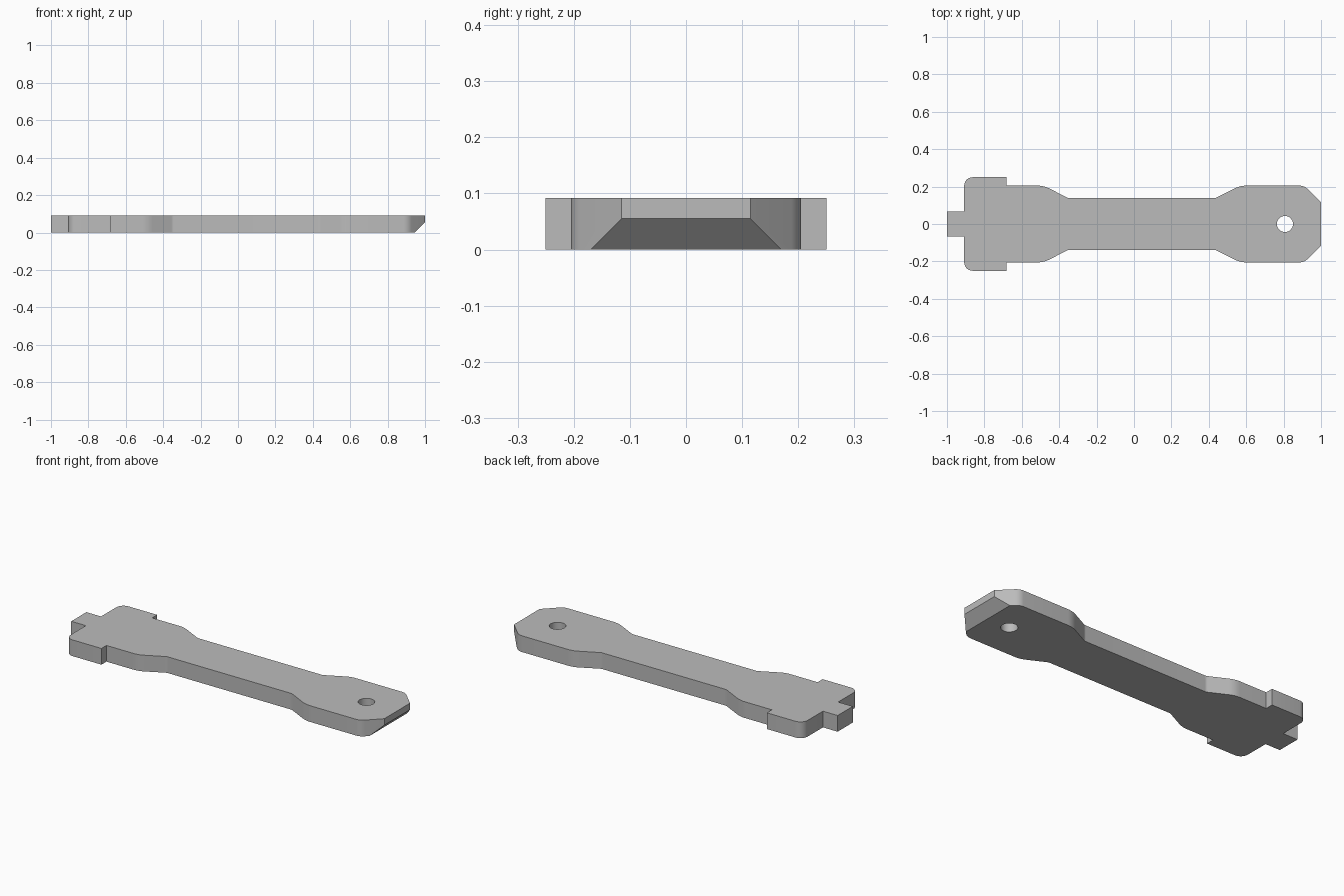
import bpy, bmesh, math
from mathutils import Vector

cube = bpy.data.objects.get("Cube")
if cube:
    bpy.data.objects.remove(cube, do_unlink=True)

THICK = 0.092

# Material
grey = bpy.data.materials.new("plain grey")
grey.use_nodes = True
colour = (0.5, 0.5, 0.5, 1)
grey.diffuse_color = colour
grey.node_tree.nodes["Principled BSDF"].inputs["Base Color"].default_value = colour


def rounded(corners, steps=6):
    """Round each (x, y, radius) corner of an open path with an arc."""
    path = []
    for i, (x, y, r) in enumerate(corners):
        p = Vector((x, y))
        if r == 0:
            path.append(p)
            continue
        a = (Vector(corners[i - 1][:2]) - p).normalized()
        b = (Vector(corners[i + 1][:2]) - p).normalized()
        half = a.angle(b) / 2
        centre = p + (a + b).normalized() * r / math.sin(half)
        start = p + a * r / math.tan(half) - centre
        end = p + b * r / math.tan(half) - centre
        sweep = start.angle(end)
        for k in range(steps + 1):
            t = k / steps
            path.append(centre + (start * math.sin((1 - t) * sweep)
                                  + end * math.sin(t * sweep)) / math.sin(sweep))
    return path


# Half outline: tab, wide shoulder, waist, chamfered tip
half = rounded([
    (-1, 0.068, 0), (-0.908, 0.068, 0),
    (-0.908, 0.25, 0.045), (-0.683, 0.25, 0), (-0.683, 0.205, 0),
    (-0.483, 0.205, 0.13), (-0.35, 0.138, 0.03),
    (0.435, 0.138, 0.03), (0.568, 0.205, 0.13),
    (0.91, 0.205, 0.06), (1, 0.115, 0),
])
outline = half + [Vector((p.x, -p.y)) for p in reversed(half)]

# Flat plate extruded from the outline
bm = bmesh.new()
base = bm.faces.new([bm.verts.new((p.x, p.y, 0)) for p in outline])
top = bmesh.ops.extrude_face_region(bm, geom=[base])["geom"]
bmesh.ops.translate(bm, vec=(0, 0, THICK),
                    verts=[g for g in top if isinstance(g, bmesh.types.BMVert)])

# Slanted underside at the tip
cut = bmesh.ops.bisect_plane(bm, geom=bm.verts[:] + bm.edges[:] + bm.faces[:],
                             plane_co=(0.945, 0, 0), plane_no=(1, 0, -1),
                             clear_outer=True)
edges = [g for g in cut["geom_cut"] if isinstance(g, bmesh.types.BMEdge)]
bmesh.ops.contextual_create(bm, geom=edges)
bmesh.ops.recalc_face_normals(bm, faces=bm.faces[:])
mesh = bpy.data.meshes.new("handle_plate")
bm.to_mesh(mesh)
bm.free()
mesh.materials.append(grey)
plate = bpy.data.objects.new("handle_plate", mesh)
bpy.context.collection.objects.link(plate)

# Round hanging hole
bpy.ops.mesh.primitive_cylinder_add(vertices=40, radius=0.043, depth=0.4,
                                    location=(0.807, 0, THICK / 2))
cutter = bpy.context.object
cutter.name = "hole_cutter"
cutter.hide_render = True
cutter.data.materials.append(grey)
hole = plate.modifiers.new("hole", "BOOLEAN")
hole.operation = "DIFFERENCE"
hole.solver = "EXACT"
hole.object = cutter

bpy.ops.object.select_all(action="DESELECT")
plate.select_set(True)
bpy.context.view_layer.objects.active = plate
bpy.ops.object.modifier_apply(modifier=hole.name)
bpy.data.objects.remove(cutter, do_unlink=True)
bpy.ops.object.shade_smooth_by_angle(angle=math.radians(30))
